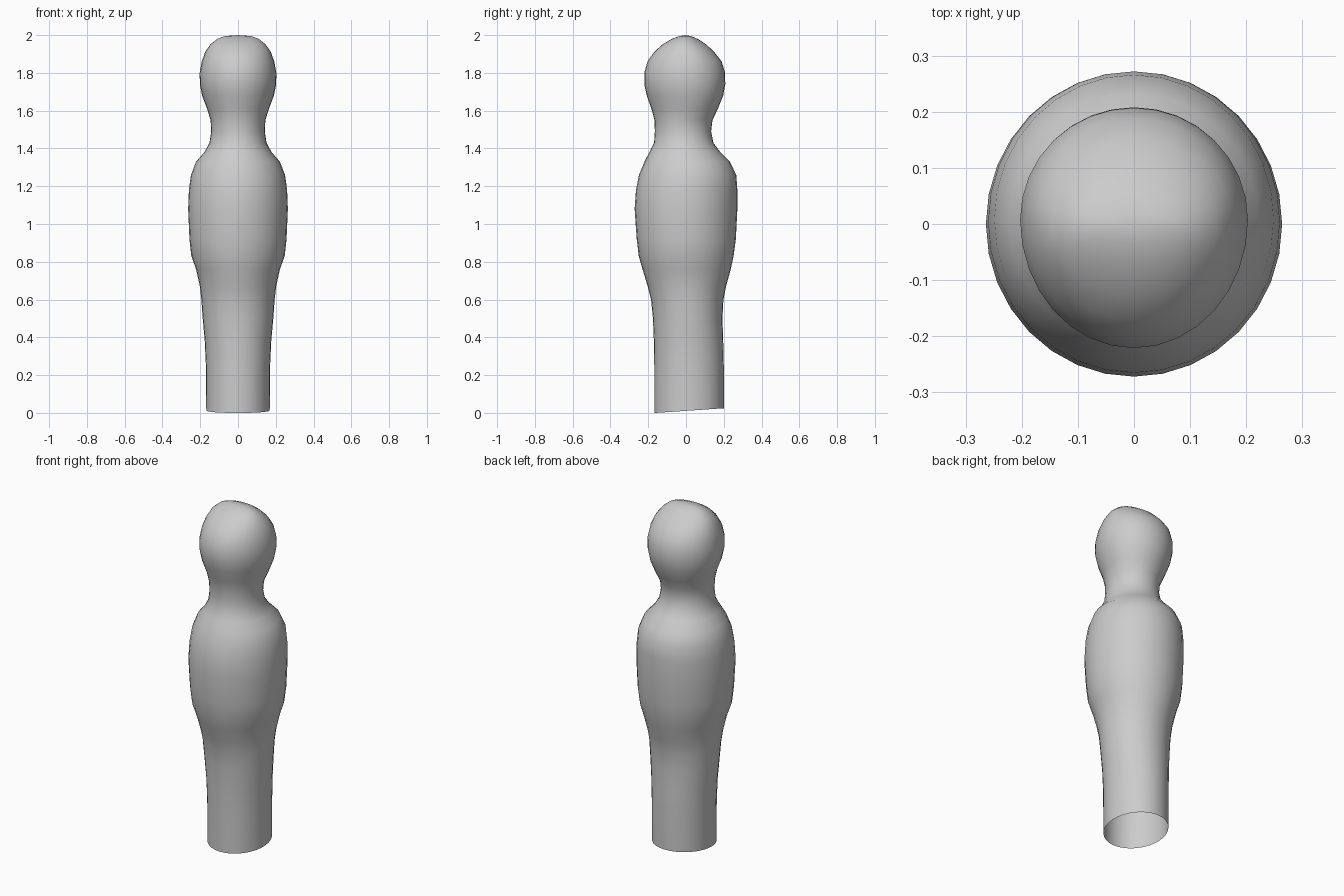
import bpy, bmesh
from math import sin, cos, pi

SIDES = 32

# Cross-sections: height, half width, front y, back y
SECTIONS = [
    (0.012, 0.168, -0.168, 0.200), (0.25, 0.170, -0.168, 0.200),
    (0.38, 0.176, -0.170, 0.197), (0.50, 0.187, -0.175, 0.193),
    (0.60, 0.194, -0.185, 0.198), (0.67, 0.202, -0.203, 0.212),
    (0.76, 0.222, -0.230, 0.237), (0.83, 0.247, -0.250, 0.252),
    (0.92, 0.257, -0.261, 0.264), (1.08, 0.264, -0.272, 0.272),
    (1.18, 0.260, -0.265, 0.272), (1.26, 0.249, -0.249, 0.266),
    (1.33, 0.222, -0.220, 0.232), (1.38, 0.178, -0.194, 0.182),
    (1.43, 0.151, -0.169, 0.145), (1.49, 0.142, -0.165, 0.133),
    (1.55, 0.145, -0.167, 0.140), (1.61, 0.164, -0.183, 0.169),
    (1.68, 0.190, -0.208, 0.197), (1.74, 0.202, -0.221, 0.208),
    (1.80, 0.203, -0.221, 0.207), (1.86, 0.192, -0.204, 0.189),
    (1.91, 0.174, -0.170, 0.150), (1.95, 0.147, -0.125, 0.108),
    (1.98, 0.110, -0.075, 0.062), (1.995, 0.070, -0.035, 0.026),
]

bm = bmesh.new()


def ring(z, half, front, back, slanted):
    """Egg-shaped ring with separate front and back depths."""
    mid = (front + back) / 2 + (0.015 if z > 1.6 and z < 1.93 else 0)
    verts = []
    for i in range(SIDES):
        a = 2 * pi * i / SIDES
        s = sin(a)
        y = mid + s * (back - mid if s > 0 else mid - front)
        tilt = 0.068 * (y - mid) if slanted else 0
        verts.append(bm.verts.new((half * cos(a), y, z + tilt)))
    return verts


# Loft legs, torso, neck and head as one skin, open at the slanted base
rings = [ring(*s, i == 0) for i, s in enumerate(SECTIONS)]
for low, high in zip(rings, rings[1:]):
    for i in range(SIDES):
        j = (i + 1) % SIDES
        bm.faces.new((low[i], low[j], high[j], high[i]))

# Crown of the head
tip = bm.verts.new((0, -0.004, 2.0))
for i in range(SIDES):
    bm.faces.new((rings[-1][i], rings[-1][(i + 1) % SIDES], tip))

for f in bm.faces:
    f.smooth = True
mesh = bpy.data.meshes.new("figure_body")
bm.to_mesh(mesh)
bm.free()
body = bpy.data.objects.new("figure_body", mesh)
bpy.context.collection.objects.link(body)
